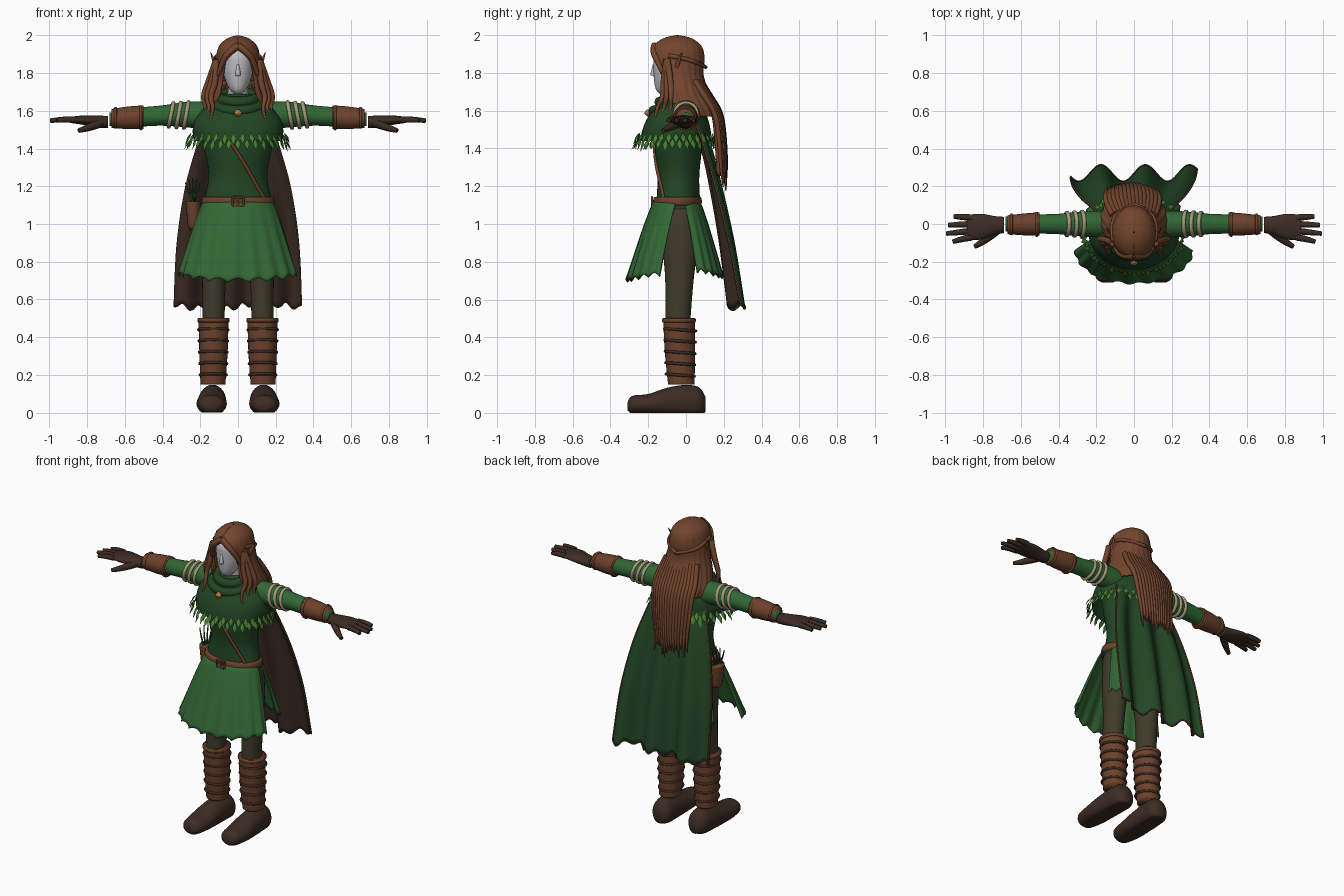
import bpy
import bmesh
import random
from math import sin, cos, pi, tau

random.seed(4)
if "Cube" in bpy.data.objects:
    bpy.data.objects.remove(bpy.data.objects["Cube"])


def material(name, r, g, b):
    m = bpy.data.materials.new(name)
    m.diffuse_color = (r, g, b, 1)
    m.use_nodes = True
    node = next(n for n in m.node_tree.nodes if n.type == 'BSDF_PRINCIPLED')
    node.inputs["Base Color"].default_value = (r, g, b, 1)
    node.inputs["Roughness"].default_value = 0.8
    return m


GREEN = material("cloth green", .032, .135, .035)
DARK = material("deep green", .016, .06, .018)
LEATHER = material("leather brown", .15, .054, .025)
HAIR = material("auburn hair", .17, .06, .027)
BOOT = material("dark brown", .046, .025, .017)
OLIVE = material("olive trousers", .052, .044, .024)
BEIGE = material("beige wrap", .37, .33, .2)
LEAF = material("leaf green", .06, .21, .03)
SKIN = material("pale grey", .5, .5, .52)
GOLD = material("gold", .45, .2, .05)


def build(name, verts, faces, mat, closed=True):
    me = bpy.data.meshes.new(name)
    me.from_pydata(verts, [], faces)
    me.materials.append(mat)
    if closed:
        bm = bmesh.new()
        bm.from_mesh(me)
        bmesh.ops.recalc_face_normals(bm, faces=bm.faces)
        bm.to_mesh(me)
        bm.free()
    me.shade_smooth()
    ob = bpy.data.objects.new(name, me)
    bpy.context.scene.collection.objects.link(ob)
    return ob


def spline(rows, t):
    """Catmull-Rom blend of tuples, t from 0 to 1."""
    x = t * (len(rows) - 1)
    i = min(int(x), len(rows) - 2)
    f = x - i
    p = [rows[max(0, min(len(rows) - 1, i + k))] for k in (-1, 0, 1, 2)]
    return [b + .5 * f * (c - a + f * (2*a - 5*b + 4*c - d + f * (3*(b - c) + d - a)))
            for a, b, c, d in zip(*p)]


def surface(name, fn, nu, nv, mat, wrap_u=False, wrap_v=False, cap=False, thick=0):
    cu, cv = nu + (not wrap_u), nv + (not wrap_v)
    verts = [fn(i / nu, j / nv) for j in range(cv) for i in range(cu)]
    faces = [(j*cu + i, j*cu + (i+1) % cu, (j+1) % cv*cu + (i+1) % cu, (j+1) % cv*cu + i)
             for j in range(nv) for i in range(nu)]
    if cap:
        faces += [tuple(range(cu)), tuple(range((cv-1)*cu, cv*cu))]
    ob = build(name, verts, faces, mat, closed=cap or wrap_v)
    if thick:
        mod = ob.modifiers.new("thickness", 'SOLIDIFY')
        mod.thickness = thick
    return ob


def loft(name, rows, mat, axis='z', side=1, n=28, steps=24, floor=None, cap=True):
    """Rows are position, two centre coordinates, two radii."""
    def point(u, v):
        t, a, b, ra, rb = spline(rows, v)
        p, q = a + ra * cos(tau * u), b + rb * sin(tau * u)
        x, y, z = {'z': (p, q, t), 'x': (t, p, q), 'y': (p, t, q)}[axis]
        return side * x, y, z if floor is None else max(z, floor)
    return surface(name, point, n, steps, mat, wrap_u=True, cap=cap)


def ring(name, c, r1, r2, minor, height, mat, axis='z', tilt=0):
    def point(u, v):
        a, b = tau * u, tau * v
        p, q = (r1 + minor*cos(b)) * cos(a), (r2 + minor*cos(b)) * sin(a)
        h = height * sin(b) + tilt * sin(a)
        d = (p, q, h) if axis == 'z' else (h, p, q)
        return c[0] + d[0], c[1] + d[1], c[2] + d[2]
    return surface(name, point, 36, 8, mat, wrap_u=True, wrap_v=True)


def tubes(name, paths, radius, mat, tip=.2):
    cu = bpy.data.curves.new(name, 'CURVE')
    cu.dimensions = '3D'
    cu.bevel_depth, cu.bevel_resolution, cu.use_fill_caps = radius, 2, True
    cu.resolution_u = 6
    for pts in paths:
        s = cu.splines.new('NURBS')
        s.points.add(len(pts) - 1)
        for k, (p, q) in enumerate(zip(s.points, pts)):
            p.co = (*q, 1)
            p.radius = 1 - (1 - tip) * (k / (len(pts) - 1)) ** 2
        s.order_u, s.use_endpoint_u = 3, True
    cu.materials.append(mat)
    ob = bpy.data.objects.new(name, cu)
    bpy.context.scene.collection.objects.link(ob)
    return ob


# Body and face
loft("tunic", [(.97, 0, -.03, .16, .1), (1.1, 0, -.04, .183, .115), (1.25, 0, -.04, .155, .11),
     (1.4, 0, -.04, .18, .125), (1.52, 0, -.03, .2, .125), (1.63, 0, -.02, .13, .08)], DARK)
loft("neck", [(1.58, 0, -.03, .06, .055), (1.78, 0, -.05, .05, .05)], SKIN, steps=4)
loft("face", [(1.69, 0, -.11, .02, .03), (1.715, 0, -.1, .045, .06), (1.77, 0, -.085, .07, .085),
     (1.84, 0, -.075, .084, .098), (1.9, 0, -.07, .083, .095), (1.95, 0, -.06, .04, .05)], SKIN)
loft("nose", [(1.785, 0, -.172, .012, .012), (1.795, 0, -.173, .014, .016),
     (1.845, 0, -.168, .007, .008)], SKIN, n=10, steps=6)

# Limbs
for s, tag in ((1, "left"), (-1, "right")):
    loft(tag + "_trouser_leg", [(.45, .13, -.045, .058, .065), (.7, .127, -.035, .063, .075),
         (.9, .115, -.03, .08, .095), (1.08, .1, -.03, .085, .1)], OLIVE, side=s)
    loft(tag + "_greave", [(.15, .133, -.025, .066, .07), (.32, .13, -.032, .075, .08),
         (.5, .13, -.037, .08, .084)], LEATHER, side=s)
    for k in range(5):
        ring(tag + "_greave_strap", (s * .131, -.031, .2 + .06*k), .07 + .002*k, .075 + .002*k,
             .008, .008, BOOT, tilt=-.006)
    ring(tag + "_greave_cuff", (s * .13, -.037, .49), .08, .084, .006, .012, LEATHER)
    loft(tag + "_boot", [(-.31, .14, .035, .03, .02), (-.285, .14, .043, .062, .047),
         (-.2, .14, .045, .08, .055), (-.1, .138, .055, .076, .078), (0, .135, .06, .072, .088),
         (.07, .132, .055, .064, .08), (.103, .13, .045, .03, .04)], BOOT, 'y', s, floor=0)
    loft(tag + "_sleeve", [(.14, 0, 1.57, .07, .075), (.25, 0, 1.58, .068, .07),
         (.4, 0, 1.575, .054, .054), (.52, 0, 1.567, .05, .05), (.68, 0, 1.555, .04, .035)],
         GREEN, 'x', s)
    loft(tag + "_bracer", [(.5, 0, 1.567, .062, .062), (.58, -.002, 1.563, .058, .06),
         (.67, -.004, 1.56, .05, .05)], LEATHER, 'x', s)
    for x, r in ((.515, .061), (.65, .052)):
        ring(tag + "_bracer_rim", (s * x, -.002, 1.563), r, r, .006, .008, LEATHER, 'x')
    for k in range(3):
        ring(tag + "_arm_wrap", (s * (.275 + .04*k), 0, 1.578), .067 - .003*k, .07 - .003*k,
             .009, .011, BEIGE, 'x', tilt=-s * .012)
    loft(tag + "_glove", [(.69, -.005, 1.54, .043, .032), (.74, -.008, 1.543, .05, .032),
         (.81, -.014, 1.55, .068, .026), (.885, -.018, 1.552, .066, .017)], BOOT, 'x', s)
    fingers = [[(s * .86, y, 1.553), (s * .92, y * 1.15, 1.556), (s * x, y * 1.3 - .003, 1.548)]
               for y, x in ((.033, .955), (-.002, .985), (-.037, .995), (-.07, .96))]
    tubes(tag + "_fingers", fingers, .018, BOOT, .65)
    tubes(tag + "_thumb", [[(s * .73, -.035, 1.535), (s * .79, -.09, 1.51),
                            (s * .845, -.12, 1.495)]], .024, BOOT, .5)

# Shoulder mantle and cowl
loft("mantle", [(1.69, 0, -.03, .08, .08), (1.64, 0, -.035, .16, .12), (1.56, 0, -.045, .225, .16),
     (1.5, 0, -.05, .24, .18), (1.44, 0, -.053, .235, .19)], DARK, n=40, cap=False)
ring("cowl_upper", (0, -.055, 1.67), .095, .085, .028, .03, DARK, tilt=.025)
ring("cowl_lower", (0, -.06, 1.635), .125, .11, .03, .028, DARK, tilt=.035)
loft("cloak_clasp", [(1.57, 0, -.2, .006, .006), (1.588, 0, -.205, .021, .015),
     (1.607, 0, -.2, .006, .006)], GOLD, n=12, steps=8)

# Leaf fringe in two staggered rows
verts, faces = [], []
count = 34
for row in range(2):
    for i in range(count):
        a = tau * (i + row / 2) / count
        z0, flare = 1.485 - .03 * row, random.uniform(.02, .04)
        long, half = random.uniform(.055, .075), .015
        for along, across, lift in ((0, 0, 0), (.5, -1, 0), (1, 0, 0), (.5, 1, 0), (.45, 0, .008)):
            grow = .008 + flare * along + lift
            x = (.24 + grow) * cos(a) - across * half * sin(a)
            y = -.053 + (.188 + grow) * sin(a) + across * half * cos(a)
            verts.append((x, y, z0 - along * long))
        k = len(verts) - 5
        faces += [(k + p, k + (p + 1) % 4, k + 4) for p in range(4)]
build("leaf_fringe", verts, faces, LEAF, closed=False)

# Skirt panels with scalloped hems
def skirt(name, top, bottom, front, hem):
    def point(u, v):
        a = (u - .5) * pi
        yc, rx, ry = (p + (q - p) * v ** .85 for p, q in zip(top, bottom))
        scallop = v ** 4 * .022 * abs(sin(u * 9 * pi))
        ripple = .006 * v * sin(u * 18 * pi)
        z = 1.12 + (hem - 1.12) * v + scallop + .03 * v * abs(sin(a)) ** 3
        return (rx + ripple) * sin(a), yc - front * (ry + ripple) * cos(a), z
    return surface(name, point, 72, 16, GREEN, thick=.006)


skirt("skirt_front", (-.05, .178, .115), (-.14, .308, .17), 1, .69)
skirt("skirt_back", (-.01, .165, .085), (.06, .25, .135), -1, .71)

# Belt, buckle, baldric, hip pouch
loft("belt", [(1.098, 0, -.045, .19, .125), (1.12, 0, -.045, .195, .13),
     (1.142, 0, -.045, .188, .124)], LEATHER, n=40, steps=4)
tubes("belt_buckle", [[(x, -.18, 1.098), (x, -.18, 1.142)] for x in (-.028, 0, .028)] +
      [[(-.03, -.18, z), (.03, -.18, z)] for z in (1.098, 1.142)], .006, LEATHER, 1)
tubes("baldric", [[(-.05, -.17, 1.45), (.03, -.163, 1.33), (.09, -.137, 1.22),
                   (.15, -.115, 1.12)]], .009, LEATHER, 1)
loft("hip_pouch", [(.97, -.235, .01, .02, .025), (1.0, -.235, .01, .032, .04),
     (1.12, -.238, .01, .04, .05)], LEATHER, n=16)
tubes("pouch_sprigs", [[(-.235, .01 + d, 1.11), (-.24 + d, .02 + d, 1.18),
                        (-.24 + 1.3 * d, .03 + d, 1.25 - abs(d))]
                       for d in (-.03, -.015, 0, .015, .03)], .006, DARK, .4)

# Cape with dark lining and trimmed hem
CAPE = [(1.6, .17, .07, 0), (1.45, .205, .115, .01), (1.2, .275, .17, .022),
        (.9, .32, .225, .034), (.565, .335, .27, .044)]


def cape_point(u, v):
    z, half, y, wave = spline(CAPE, v)
    s = 2 * u - 1
    fold = wave * cos(tau * (s * .335 - .06) / .235)
    ragged = v ** 8 * (.014 * sin(s * 27) + .01 * sin(s * 11))
    return s * half, y + fold - .05 * (1 - v) * s**4, z + ragged


cape = surface("cape", cape_point, 72, 30, DARK, thick=.01)
cape.data.materials.append(BOOT)
cape.modifiers[0].material_offset = 1
hem = [cape_point(i / 60, 1) for i in range(61)]
tubes("cape_hem_trim", [hem], .004, LEATHER, 1)
tubes("cape_edge_trim", [[cape_point(u, .1 + .9 * k / 16) for k in range(17)] for u in (0, 1)],
      .005, LEATHER, 1)

# Hair cap, parted around the face (last column is the half opening angle)
CROWN = [(2.0, -.045, .004, .004, 0), (1.985, -.045, .055, .07, 0), (1.945, -.045, .1, .125, .03),
         (1.88, -.045, .118, .143, .55), (1.79, -.03, .132, .122, .68),
         (1.69, -.01, .162, .137, .65), (1.62, .02, .178, .15, .85), (1.57, .05, .165, .13, 1.1)]


def hair_point(u, v):
    z, cy, rx, ry, gap = spline(CROWN, v)
    a = gap + (tau - 2 * gap) * u
    k = 1 + .018 * v * sin(a * 22)
    return -rx * k * sin(a), cy - ry * k * cos(a), z


surface("hair_cap", hair_point, 120, 32, HAIR, thick=.012)

# Long back hair, front locks and braids
BACK = [(1.76, .11, .07), (1.67, .14, .125), (1.59, .14, .18), (1.45, .13, .2), (1.28, .11, .21)]


def back_point(u, v):
    z, half, y = spline(BACK, v)
    s = 2 * u - 1
    return s * half - .02 * v, y - .03 * s * s + .005 * sin(s * 30), z + .03 * v**6 * sin(s * 24)


surface("back_hair", back_point, 48, 20, HAIR, thick=.02)
locks = []
for i in range(15):
    s = i / 7 - 1
    path = [(s * w - .02 * k / 4, y + .006 - .03 * s * s, z) for k, (z, w, y) in enumerate(BACK)]
    locks.append(path + [(s * .12 - .025, .212 - .015 * s * s, random.uniform(1.17, 1.25))])
tubes("back_locks", locks, .017, HAIR, .2)
side_locks = [[(s * .115, -.1, 1.87), (s * (.135 + d), -.1 + d, 1.76), (s * (.17 + d), -.1 + d, 1.67),
               (s * (.145 + d), -.12 + 2 * d, 1.61), (s * (.18 + d), -.13 + 2 * d, 1.53 + d)]
              for s in (1, -1) for d in (-.02, 0, .02)]
tubes("side_locks", side_locks, .018, HAIR, .15)
tubes("ear_wisps", [[(s * .11, -.05, 1.82), (s * .13, -.04, 1.87), (s * .145, -.02, 1.91)]
                    for s in (1, -1)], .014, HAIR, .1)
tubes("parted_fringe", [[(0, -.165, 1.945), (s * .045, -.175, 1.915), (s * .085, -.15, 1.86),
                         (s * .105, -.12, 1.79)] for s in (1, -1)], .02, HAIR, .5)
tubes("braid_band", [[(s * .11, -.09, 1.89), (s * .125, -.02, 1.88), (s * .09, .07, 1.85),
                      (0, .105, 1.83)] for s in (1, -1)], .012, HAIR, .8)
